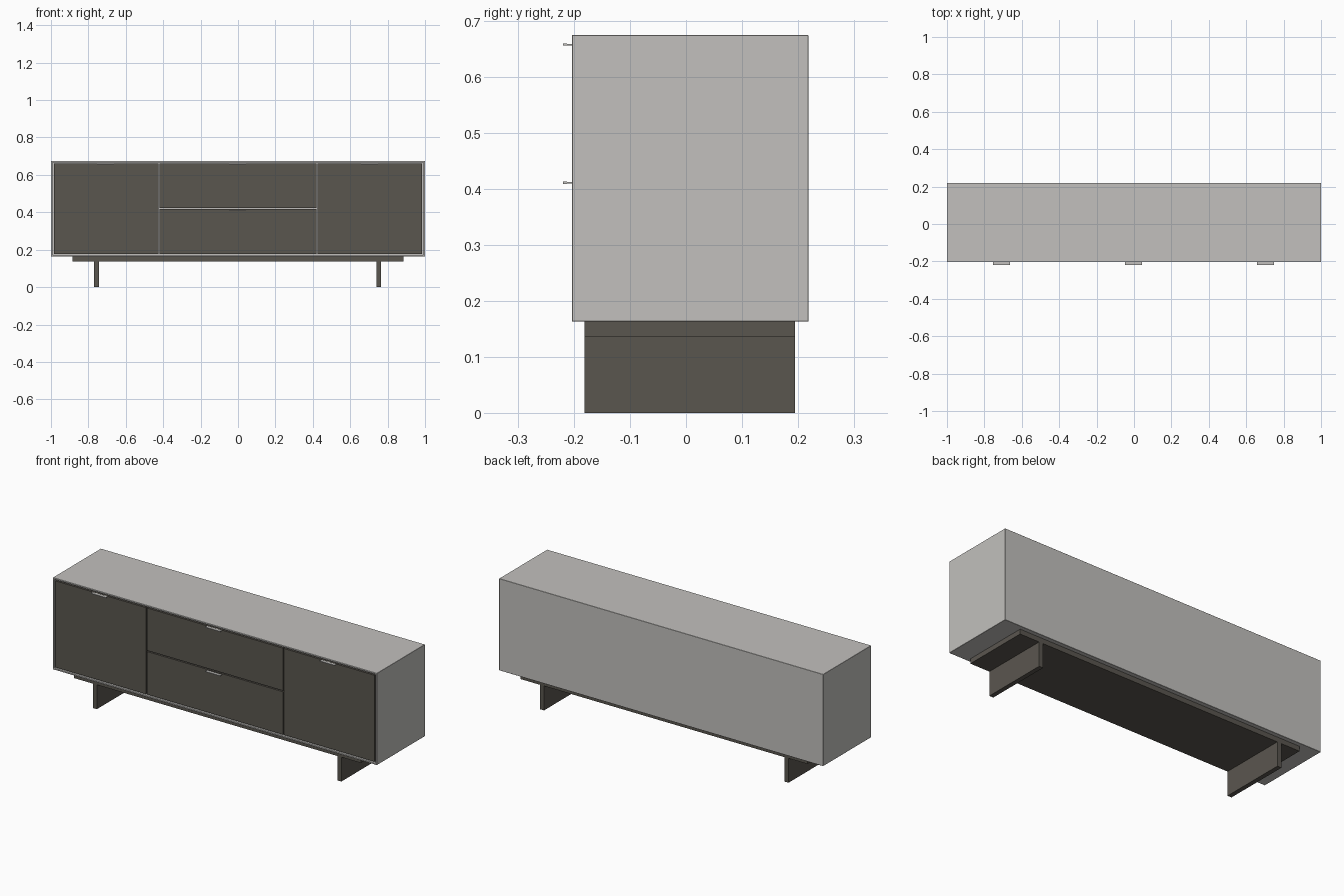
import bpy, bmesh

if "Cube" in bpy.data.objects:
    bpy.data.objects.remove(bpy.data.objects["Cube"])


def material(name, rgb):
    m = bpy.data.materials.new(name)
    m.diffuse_color = (*rgb, 1)
    m.use_nodes = True
    m.node_tree.nodes["Principled BSDF"].inputs["Base Color"].default_value = m.diffuse_color
    return m


light = material("light grey", (0.54, 0.53, 0.51))
dark = material("dark taupe", (0.102, 0.093, 0.078))


def add_object(name, bm, mat, bevel=0):
    me = bpy.data.meshes.new(name)
    bm.to_mesh(me)
    bm.free()
    me.materials.append(mat)
    ob = bpy.data.objects.new(name, me)
    bpy.context.collection.objects.link(ob)
    if bevel:
        mod = ob.modifiers.new("bevel", 'BEVEL')
        mod.width = bevel
        mod.segments = 1
    return ob


def box_mesh(x, y, z):
    bm = bmesh.new()
    bmesh.ops.create_cube(bm, size=1)
    for v in bm.verts:
        v.co = [lo + (c + 0.5) * (hi - lo) for c, (lo, hi) in zip(v.co, (x, y, z))]
    bm.normal_update()
    return bm


def box(name, x, y, z, mat, bevel=0):
    return add_object(name, box_mesh(x, y, z), mat, bevel)


# Cabinet shell: a box whose front is inset and hollowed out
FRONT, BACK, BOTTOM, TOP, WALL = -0.204, 0.219, 0.163, 0.675, 0.012
bm = box_mesh((-1, 1), (FRONT, BACK), (BOTTOM, TOP))
front = [f for f in bm.faces if f.normal.y < -0.9]
bmesh.ops.inset_region(bm, faces=front, thickness=WALL)
wall = bmesh.ops.extrude_discrete_faces(bm, faces=front)["faces"]
for v in wall[0].verts:
    v.co.y = BACK - WALL
add_object("cabinet_shell", bm, light, 0.001)

# Doors and drawer fronts
panel_y = (FRONT + 0.001, FRONT + 0.02)
low, high, split = BOTTOM + WALL + 0.003, TOP - WALL - 0.003, 0.420
for side, s in (("left", -1), ("right", 1)):
    box(side + "_door", sorted((s * 0.425, s * 0.985)), panel_y, (low, high), dark)
box("upper_drawer", (-0.421, 0.421), panel_y, (split + 0.003, high), dark)
box("lower_drawer", (-0.421, 0.421), panel_y, (low, split - 0.003), dark)

# Tab handles: thin plate with a slightly thicker lip
for name, x, z in (("left_door", -0.708, 0.658), ("right_door", 0.703, 0.658),
                   ("upper_drawer", -0.003, 0.658), ("lower_drawer", -0.003, 0.411)):
    span = (x - 0.046, x + 0.046)
    box(name + "_handle", span, (-0.214, -0.200), (z - 0.0013, z + 0.0013), light)
    box(name + "_handle_lip", span, (-0.220, -0.213), (z - 0.002, z + 0.002), light)

# Base plate and two slab legs
base_y = (-0.181, 0.195)
box("base_plate", (-0.885, 0.885), base_y, (0.136, BOTTOM), dark)
for side, x in (("left", -0.757), ("right", 0.752)):
    box(side + "_leg", (x - 0.0125, x + 0.0125), base_y, (0, 0.136), dark)
